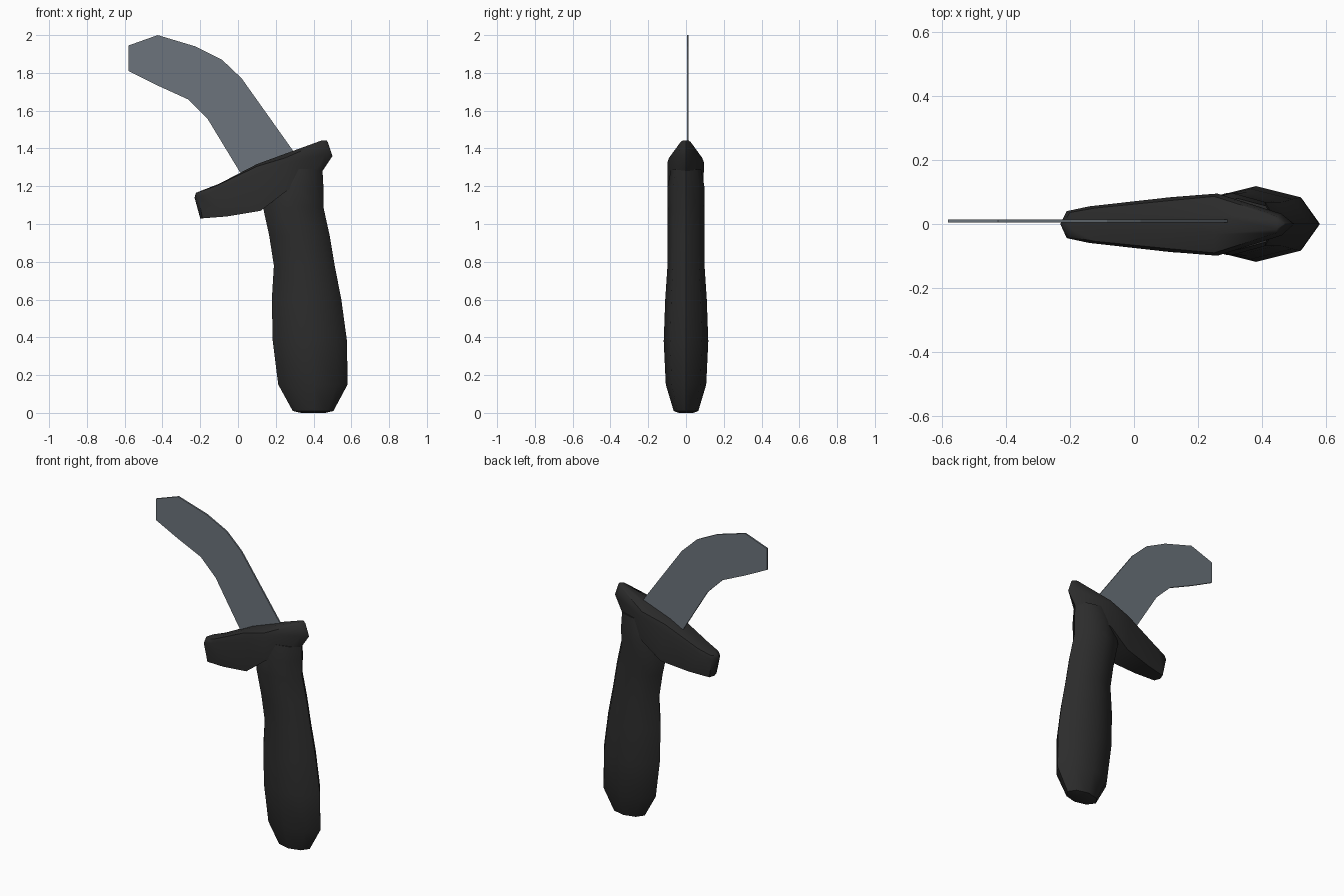
import bpy, bmesh, math

if "Cube" in bpy.data.objects:
    bpy.data.objects.remove(bpy.data.objects["Cube"])


def material(name, rgb):
    m = bpy.data.materials.new(name)
    m.diffuse_color = (*rgb, 1)
    m.use_nodes = True
    m.node_tree.nodes["Principled BSDF"].inputs["Base Color"].default_value = m.diffuse_color
    return m


BLACK = material("black_rubber", (0.025, 0.025, 0.025))
STEEL = material("blue_grey_steel", (0.15, 0.175, 0.20))


def finish(bm, name, mat, smooth=None):
    bmesh.ops.recalc_face_normals(bm, faces=bm.faces)
    me = bpy.data.meshes.new(name)
    bm.to_mesh(me)
    bm.free()
    me.materials.append(mat)
    ob = bpy.data.objects.new(name, me)
    bpy.context.collection.objects.link(ob)
    if smooth:
        bpy.ops.object.select_all(action='DESELECT')
        ob.select_set(True)
        bpy.context.view_layer.objects.active = ob
        bpy.ops.object.shade_smooth_by_angle(angle=math.radians(smooth))
    return ob


def loft(rings):
    """Skin rings; each starts and is symmetric about y=0, caps are strips."""
    bm = bmesh.new()
    vs = [[bm.verts.new(p) for p in r] for r in rings]
    n = len(vs[0])
    for a, b in zip(vs, vs[1:]):
        for i in range(n):
            j = (i + 1) % n
            bm.faces.new((a[i], a[j], b[j], b[i]))
    for r in (vs[0], vs[-1]):
        for i in range(n // 2):
            quad = [r[i], r[i + 1], r[n - i - 1], r[(n - i) % n]]
            bm.faces.new(list(dict.fromkeys(quad)))
    return bm


# handle: octagonal rings (z, x left, x right, half depth)
sections = [(0.01, 0.29, 0.505, 0.065), (0.15, 0.213, 0.58, 0.107),
            (0.38, 0.184, 0.577, 0.118), (0.60, 0.179, 0.547, 0.110),
            (0.78, 0.190, 0.512, 0.098), (0.94, 0.165, 0.485, 0.097),
            (1.09, 0.132, 0.452, 0.097), (1.20, 0.16, 0.452, 0.097),
            (1.29, 0.20, 0.447, 0.080)]
rings = []
for z, x0, x1, h in sections:
    c, r = (x0 + x1) / 2, (x1 - x0) / 2
    rings.append([(c - r * math.cos(k * math.pi / 4),
                   h * math.sin(k * math.pi / 4), z) for k in range(8)])
# slightly domed butt, touching the ground
cx = 0.3975
rings.insert(0, [(cx + (x - cx) * 0.6, y * 0.6, 0) for x, y, z in rings[0]])
finish(loft(rings), "handle", BLACK, 50)


# guard: half outlines from the low left end to the high right end, mirrored
def outline(half):
    return half + [(x, -y - 0.004, z) for x, y, z in half[-2:0:-1]]


under = [(-0.20, 0, 1.03), (-0.188, 0.035, 1.03), (-0.06, 0.056, 1.04),
         (0.12, 0.084, 1.07), (0.25, 0.092, 1.17), (0.40, 0.05, 1.26),
         (0.447, 0, 1.28)]
rim = [(-0.23, 0, 1.14), (-0.21, 0.040, 1.145), (-0.14, 0.055, 1.17),
       (0.10, 0.082, 1.27), (0.26, 0.095, 1.325), (0.46, 0.032, 1.365),
       (0.50, 0, 1.36)]
top = [(-0.223, 0, 1.165), (-0.20, 0.036, 1.172), (-0.12, 0.050, 1.20),
       (0.10, 0.072, 1.305), (0.25, 0.086, 1.35), (0.445, 0.024, 1.435),
       (0.475, 0, 1.435)]
crown = [(-0.21, 0, 1.17), (-0.19, 0.015, 1.178), (-0.10, 0.020, 1.213),
         (0.10, 0.026, 1.317), (0.25, 0.028, 1.372), (0.445, 0.012, 1.443),
         (0.468, 0, 1.443)]
finish(loft([outline(r) for r in (under, rim, top, crown)]), "guard", BLACK, 50)

# blade: flat hooked plate, its root sunk into the guard
profile = [(-0.58, 1.81), (-0.43, 1.735), (-0.265, 1.66), (-0.16, 1.555),
           (0.01, 1.275), (0.05, 1.21), (0.33, 1.335), (0.29, 1.39),
           (0.02, 1.77), (-0.085, 1.87), (-0.225, 1.94), (-0.425, 2.0),
           (-0.58, 1.945)]
bm = bmesh.new()
face = bm.faces.new([bm.verts.new((x, 0.004, z)) for x, z in profile])
out = bmesh.ops.extrude_face_region(bm, geom=[face])
bmesh.ops.translate(bm, vec=(0, 0.01, 0),
                    verts=[v for v in out["geom"]
                           if isinstance(v, bmesh.types.BMVert)])
finish(bm, "blade", STEEL)
